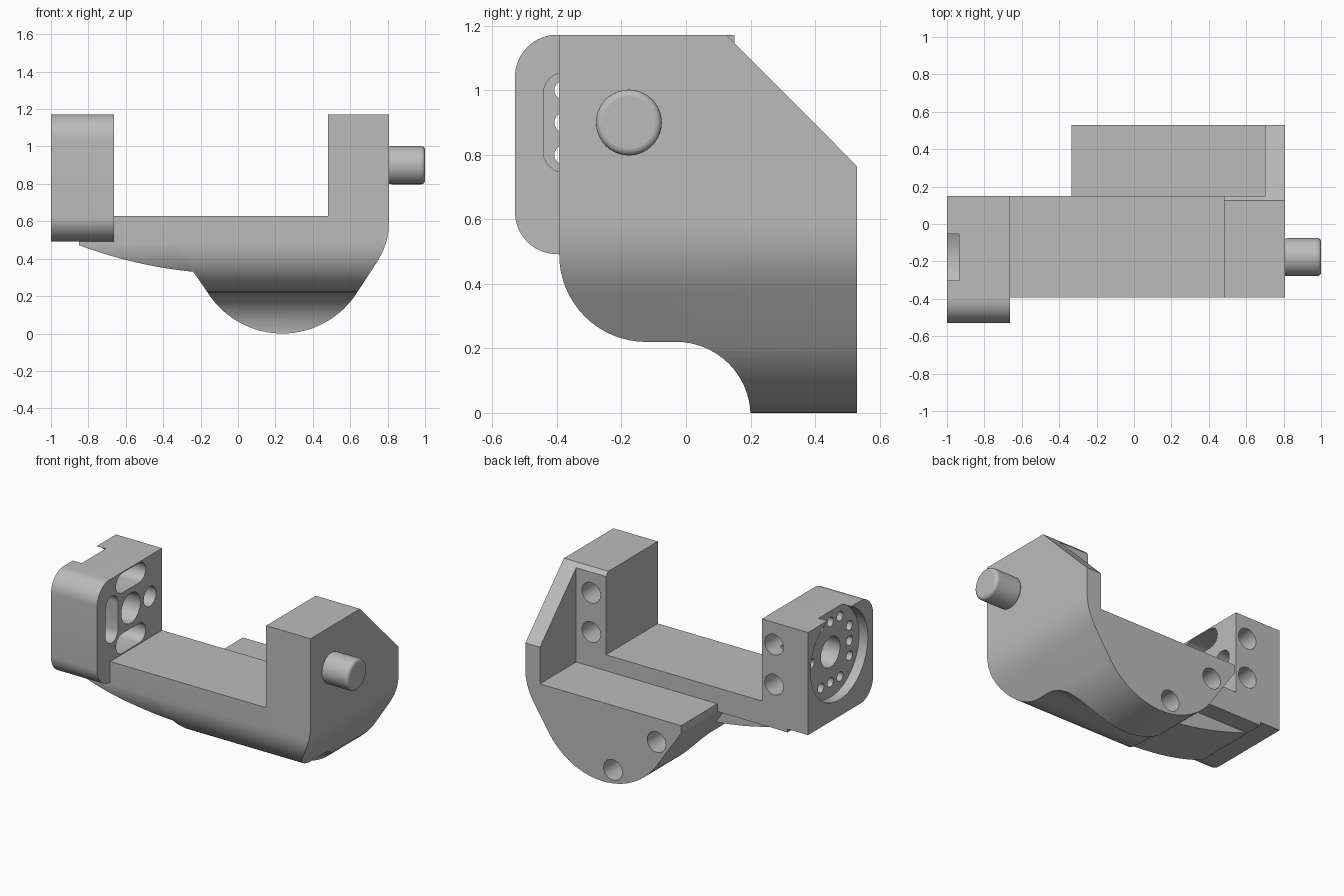
import bpy, bmesh
from math import sin, cos, radians, pi
from mathutils import Vector

cube = bpy.data.objects.get("Cube")
if cube:
    bpy.data.objects.remove(cube)

grey = bpy.data.materials.new("plain grey")
grey.use_nodes = True
grey.diffuse_color = (0.5, 0.5, 0.5, 1)
grey.node_tree.nodes["Principled BSDF"].inputs["Base Color"].default_value = grey.diffuse_color


def arc(cx, cy, r, start, end, n=16):
    angles = [radians(start + (end - start) * i / n) for i in range(n + 1)]
    return [(cx + r * cos(a), cy + r * sin(a)) for a in angles]


def prism(name, profile, axis, lo, hi):
    """Extrude a closed profile along x (profile in y, z) or y (profile in x, z)."""
    def place(p, t):
        return (t, p[0], p[1]) if axis == "x" else (p[0], t, p[1])
    bm = bmesh.new()
    face = bm.faces.new([bm.verts.new(place(p, lo)) for p in profile])
    grown = bmesh.ops.extrude_face_region(bm, geom=[face])["geom"]
    move = Vector(place((0, 0), hi - lo))
    bmesh.ops.translate(bm, verts=[v for v in grown if isinstance(v, bmesh.types.BMVert)], vec=move)
    bmesh.ops.recalc_face_normals(bm, faces=bm.faces)
    mesh = bpy.data.meshes.new(name)
    bm.to_mesh(mesh)
    bm.free()
    mesh.materials.append(grey)
    ob = bpy.data.objects.new(name, mesh)
    bpy.context.collection.objects.link(ob)
    return ob


def box(name, x, y, z):
    return prism(name, [(x[0], z[0]), (x[1], z[0]), (x[1], z[1]), (x[0], z[1])], "y", *y)


def rod(name, axis, u, v, r, lo, hi):
    return prism(name, arc(u, v, r, 0, 360, 40)[:-1], axis, lo, hi)


def slot(name, u, v, half_u, half_v, r, lo, hi):
    """Rounded slot; half_u and half_v offset the two end centres."""
    turn = 90 if half_u else 0
    ends = arc(u + half_u, v + half_v, r, -turn, 180 - turn, 12)
    ends += arc(u - half_u, v - half_v, r, 180 - turn, 360 - turn, 12)
    return prism(name, ends, "x", lo, hi)


def combine(ob, other, operation):
    mod = ob.modifiers.new("cut", "BOOLEAN")
    mod.operation, mod.object, mod.solver = operation, other, "EXACT"
    graph = bpy.context.evaluated_depsgraph_get()
    mesh = bpy.data.meshes.new_from_object(ob.evaluated_get(graph))
    ob.modifiers.clear()
    ob.data = mesh
    bpy.data.objects.remove(other)


def smooth(ob):
    bpy.ops.object.select_all(action="DESELECT")
    ob.select_set(True)
    bpy.context.view_layer.objects.active = ob
    bpy.ops.object.shade_smooth_by_angle(angle=radians(28))


def side_envelope():
    """Side outline: sloping back, rounded front belly and hollow underside."""
    outline = [(-0.393, 1.172), (0.125, 1.172), (0.53, 0.765), (0.53, 0)]
    outline += arc(-0.03, -0.01, 0.23, 2, 90)
    outline += arc(-0.123, 0.49, 0.27, 270, 180)
    return prism("envelope", outline, "x", -1.5, 1.5)


HUB_Y, HUB_Z = -0.177, 0.9

# Main cradle: floor, right wall and round belly
front = [(-0.85, 0.47), (-0.335, 0.47)]
front += arc(0.237, 0.474, 0.474, 212, 328, 32)
front += [(0.745, 0.385), (0.775, 0.44), (0.795, 0.495), (0.805, 0.55), (0.807, 0.61)]
front += [(0.807, 1.3), (0.482, 1.3), (0.482, 0.628), (-0.85, 0.628)]
cradle = prism("cradle_body", front, "y", -0.6, 0.7)
combine(cradle, side_envelope(), "INTERSECT")
combine(cradle, box("ledge_cut", (-1.5, 0.70), (0.15, 1), (0.522, 2)), "DIFFERENCE")
combine(cradle, box("arm_cut", (-1.5, -0.335), (0.15, 1), (-1, 2)), "DIFFERENCE")
for z in (0.75, 1.01):
    combine(cradle, rod("wall_hole", "y", 0.59, z, 0.068, -0.1, 0.3), "DIFFERENCE")
for x, z in ((-0.155, 0.365), (0.165, 0.095)):
    combine(cradle, rod("back_hole", "y", x, z, 0.068, 0.3, 0.7), "DIFFERENCE")
smooth(cradle)

# Curved rib under the arm
steps = [i / 16 for i in range(17)]
rib_line = [(-0.85 + 0.615 * t, 0.472 - 0.142 * (1.6 * t - 0.6 * t * t)) for t in steps]
rib = prism("arm_rib", rib_line + [(-0.335, 0.472)], "y", -0.6, 0.03)
combine(rib, side_envelope(), "INTERSECT")
smooth(rib)

# Left bearing block with rounded front corners
outline = [(0.15, 0.492), (0.15, 1.172)]
outline += arc(-0.4, 1.042, 0.13, 90, 180) + arc(-0.4, 0.622, 0.13, 180, 270)
block = prism("bearing_block", outline, "x", -1, -0.662)
combine(block, rod("pocket", "x", HUB_Y, HUB_Z, 0.3, -1.2, -0.935), "DIFFERENCE")
combine(block, rod("hub_hole", "x", HUB_Y, HUB_Z, 0.1, -1.2, -0.5), "DIFFERENCE")

# Slots on the inner face, with small holes through to the pocket
for dy, dz in ((-1, 0), (0, 1), (0, -1)):
    y, z = HUB_Y + 0.2 * dy, HUB_Z + 0.2 * dz
    combine(block, slot("slot", y, z, 0.09 * abs(dz), 0.09 * abs(dy), 0.065, -0.86, -0.5), "DIFFERENCE")
    for k in (-0.1, 0, 0.1):
        hole = rod("screw_hole", "x", y + k * abs(dz), z + k * abs(dy), 0.031, -1.2, -0.8)
        combine(block, hole, "DIFFERENCE")
combine(block, rod("rear_slot", "x", HUB_Y + 0.2, HUB_Z, 0.065, -0.86, -0.5), "DIFFERENCE")
combine(block, rod("rear_screw", "x", HUB_Y + 0.2, HUB_Z, 0.031, -1.2, -0.8), "DIFFERENCE")
for z in (0.76, 1.025):
    combine(block, rod("mount_hole", "y", -0.75, z, 0.068, 0.0, 0.3), "DIFFERENCE")
smooth(block)

# Pivot pin with rounded end
pin = rod("pivot_pin", "x", HUB_Y, HUB_Z, 0.102, 0.8, 1)
bevel = pin.modifiers.new("round_end", "BEVEL")
bevel.width, bevel.segments, bevel.angle_limit = 0.02, 4, radians(40)
smooth(pin)
